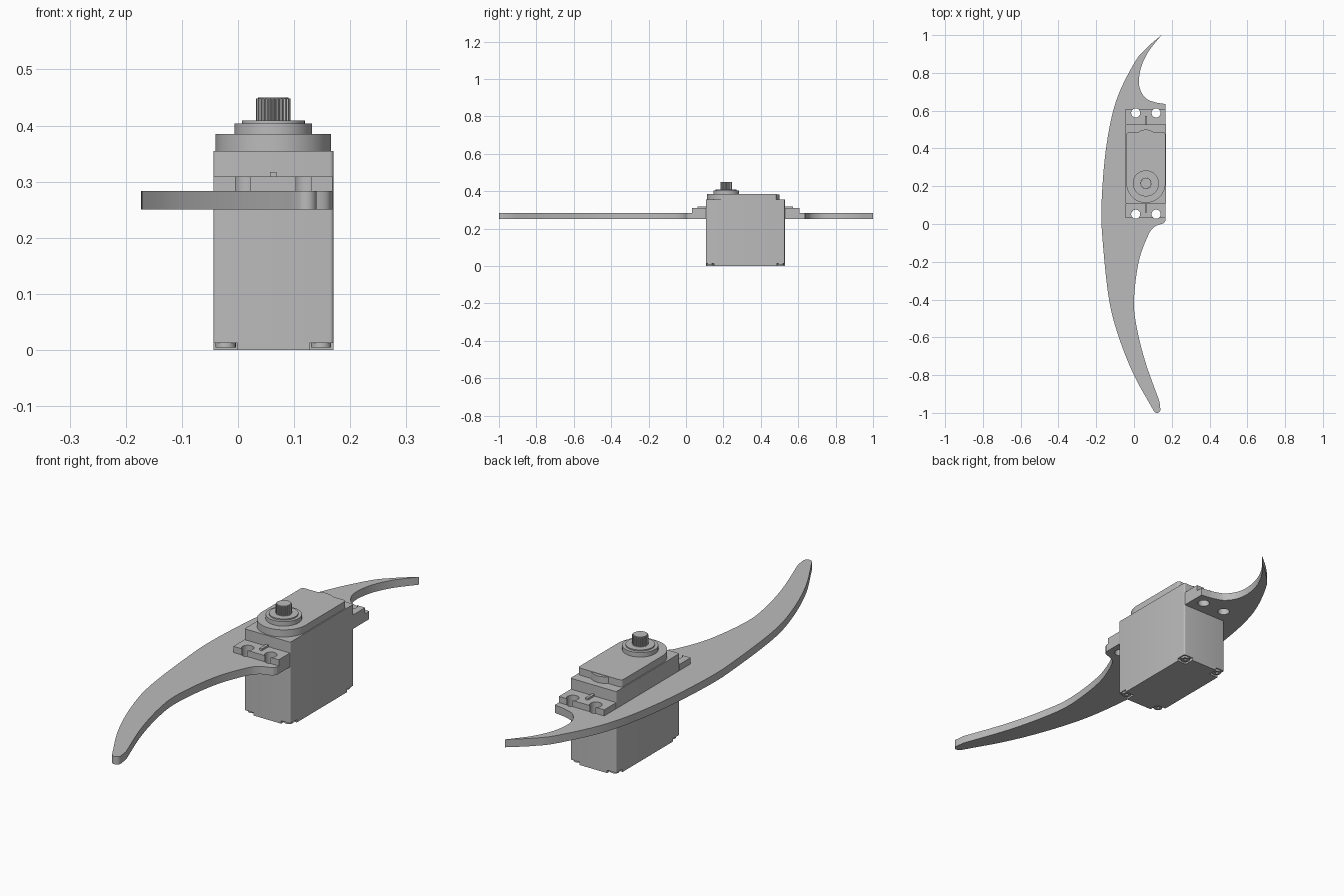
import bpy
from math import sin, cos, pi, radians
from mathutils import Vector

if "Cube" in bpy.data.objects:
    bpy.data.objects.remove(bpy.data.objects["Cube"])

grey = bpy.data.materials.new("plain grey")
grey.use_nodes = True
colour = (0.5, 0.5, 0.5, 1)
grey.diffuse_color = colour
grey.node_tree.nodes["Principled BSDF"].inputs["Base Color"].default_value = colour

CX = 0.063                      # centre line of the motor
LEFT, RIGHT = -0.044, 0.17      # motor case sides
FRONT, BACK = 0.106, 0.528      # motor case ends
MID_Y = (FRONT + BACK) / 2
SHAFT_Y = 0.215
HOLES_X = (CX - 0.054, CX + 0.054)
HOLE_R = 0.024


def arc(x, y, r, start, end, steps=24):
    angles = [radians(start + (end - start) * i / steps) for i in range(steps + 1)]
    return [(x + r * cos(a), y + r * sin(a)) for a in angles]


def circle(x, y, r, steps=40):
    return arc(x, y, r, 0, 360, steps)[:-1]


def smooth(points, steps=8):
    """Catmull-Rom curve through the points."""
    p = [Vector(q) for q in points]
    p = [2 * p[0] - p[1]] + p + [2 * p[-1] - p[-2]]
    out = []
    for a, b, c, d in zip(p, p[1:], p[2:], p[3:]):
        for i in range(steps):
            t = i / steps
            out.append(tuple(0.5 * (2 * b + (c - a) * t + (2 * a - 5 * b + 4 * c - d) * t * t
                                    + (3 * b - a - 3 * c + d) * t ** 3)))
    return out + [tuple(p[-2])]


def plate(name, loops, z0, z1):
    """Extrude flat outlines; loops after the first are holes."""
    curve = bpy.data.curves.new(name, 'CURVE')
    curve.dimensions = '2D'
    curve.fill_mode = 'BOTH'
    curve.extrude = (z1 - z0) / 2
    for loop in loops:
        spline = curve.splines.new('POLY')
        spline.points.add(len(loop) - 1)
        for point, (x, y) in zip(spline.points, loop):
            point.co = (x, y, 0, 1)
        spline.use_cyclic_u = True
    obj = bpy.data.objects.new(name, curve)
    bpy.context.collection.objects.link(obj)
    obj.location.z = (z0 + z1) / 2
    bpy.ops.object.select_all(action='DESELECT')
    obj.select_set(True)
    bpy.context.view_layer.objects.active = obj
    bpy.ops.object.convert(target='MESH')
    bpy.ops.object.mode_set(mode='EDIT')
    bpy.ops.mesh.select_all(action='SELECT')
    bpy.ops.mesh.remove_doubles(threshold=0.00005)
    bpy.ops.mesh.normals_make_consistent(inside=False)
    bpy.ops.object.mode_set(mode='OBJECT')
    obj.data.materials.clear()
    obj.data.materials.append(grey)
    bpy.ops.object.shade_smooth_by_angle(angle=radians(30))
    return obj


def rounded(x0, x1, y0, y1, r):
    return (arc(x1 - r, y1 - r, r, 0, 90, 5) + arc(x0 + r, y1 - r, r, 90, 180, 5)
            + arc(x0 + r, y0 + r, r, 180, 270, 5) + arc(x1 - r, y0 + r, r, 270, 360, 5))


# Curved blade arm, with an open slot that holds the motor
outer = smooth([(0.145, 1.0), (0.065, 0.93), (0, 0.85), (-0.095, 0.65), (-0.148, 0.4),
                (-0.172, 0.1), (-0.165, -0.1), (-0.132, -0.4), (-0.08, -0.6),
                (0, -0.8), (0.105, -0.99)])
tip = arc(0.122, -0.982, 0.018, 215, 375, 10)
inner = smooth([(0.135, -0.94), (0.06, -0.73), (0.013, -0.54), (0, -0.4), (0.025, -0.2),
                (0.075, -0.06), (0.11, -0.014), (0.155, 0.004), (0.168, 0.02)])
slot = [(0.168, FRONT), (LEFT, FRONT), (LEFT, BACK), (0.168, BACK)]
hook = smooth([(0.168, 0.635), (0.11, 0.645), (0.06, 0.668), (0.028, 0.73), (0.035, 0.82),
               (0.075, 0.91), (0.145, 1.0)])
blade_holes = [circle(x, y, HOLE_R) for x in HOLES_X for y in (0.052, 0.588)]
plate("blade_arm", [outer + tip + inner + slot + hook[:-1]] + blade_holes, 0.25, 0.283)

# Motor case
plate("motor_case", [rounded(LEFT, RIGHT, FRONT, BACK, 0.006)], 0.012, 0.355)

# Base with notched corners, and a screw in each corner
n = 0.043
base = [(LEFT + n, FRONT), (RIGHT - n, FRONT), (RIGHT - n, FRONT + n), (RIGHT, FRONT + n),
        (RIGHT, BACK - n), (RIGHT - n, BACK - n), (RIGHT - n, BACK), (LEFT + n, BACK),
        (LEFT + n, BACK - n), (LEFT, BACK - n), (LEFT, FRONT + n), (LEFT + n, FRONT + n)]
plate("case_base", [base], 0, 0.012)
for side, x in (("right", LEFT + 0.022), ("left", RIGHT - 0.022)):
    for end, y in (("front", FRONT + 0.022), ("back", BACK - 0.022)):
        plate(f"{end}_{side}_screw", [circle(x, y, 0.018, 24), circle(x, y, 0.008, 6)],
              0.004, 0.012)

# Mounting tabs whose screw holes break through the outer edge, each with a rib
for name, sign, edge, end, hole_y in (("front", 1, FRONT, 0.032, 0.052),
                                      ("back", -1, BACK, 0.608, 0.588)):
    outline = [(LEFT, edge), (LEFT, end)]
    for x in HOLES_X:
        half = 33.5
        outline += [(px, hole_y + sign * (py - hole_y))
                    for px, py in arc(x, hole_y, HOLE_R, 270 - half, -90 + half, 24)]
    outline += [(0.168, end), (0.168, edge)]
    plate(f"{name}_tab", [outline], 0.283, 0.309)
    y0, y1 = sorted((edge, edge - sign * 0.045))
    plate(f"{name}_tab_rib", [rounded(CX - 0.006, CX + 0.006, y0, y1, 0.001)], 0.309, 0.317)

# Gearbox lid, rounded around the shaft, with a bulge at the back
r = 0.103
plate("gearbox_lid", [arc(CX, SHAFT_Y, r, 180, 360, 40)
                      + arc(CX + r - 0.012, 0.473, 0.012, 0, 90, 5)
                      + arc(CX - r + 0.012, 0.473, 0.012, 90, 180, 5)], 0.355, 0.385)
plate("lid_bulge", [arc(CX, 0.435, 0.065, 35, 145, 20)], 0.355, 0.383)

# Shaft boss and toothed output shaft
plate("shaft_boss", [circle(CX, SHAFT_Y, 0.069, 64)], 0.385, 0.404)
plate("boss_ring", [circle(CX, SHAFT_Y, 0.056, 48)], 0.404, 0.409)
teeth = 24
spline = []
for i in range(teeth * 4):
    rad = 0.031 if i % 4 < 2 else 0.0275
    a = 2 * pi * i / (teeth * 4)
    spline.append((CX + rad * cos(a), SHAFT_Y + rad * sin(a)))
plate("output_shaft", [spline], 0.409, 0.448)
plate("shaft_cap", [circle(CX, SHAFT_Y, 0.027, 32)], 0.448, 0.45)
